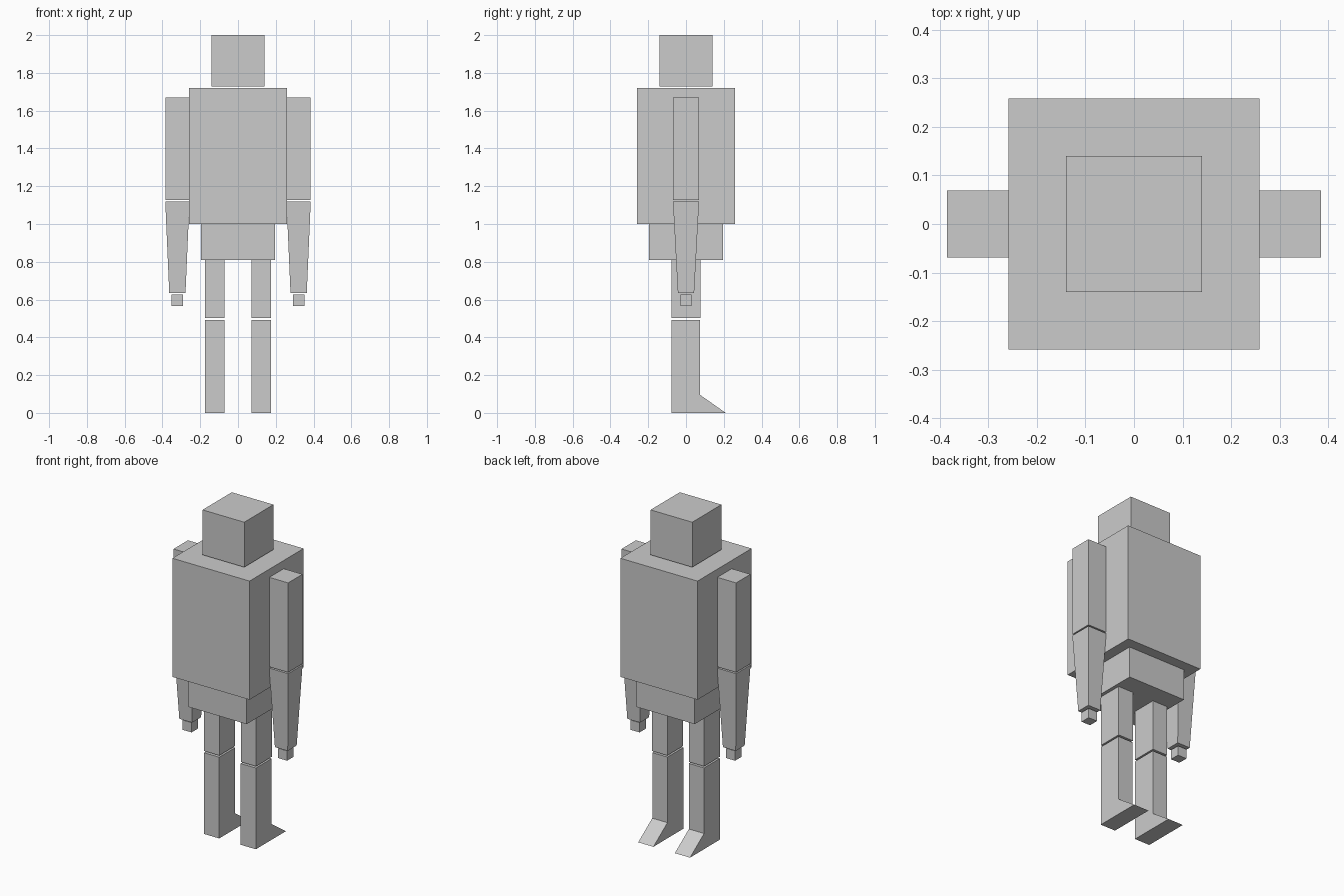
import bpy, bmesh

if "Cube" in bpy.data.objects:
    bpy.data.objects.remove(bpy.data.objects["Cube"])

grey = bpy.data.materials.new("light grey")
grey.diffuse_color = (0.6, 0.6, 0.6, 1)
grey.use_nodes = True
grey.node_tree.nodes["Principled BSDF"].inputs["Base Color"].default_value = grey.diffuse_color


def solid(name, bottom, top):
    """Join two matching loops of points into a closed solid."""
    bm = bmesh.new()
    a = [bm.verts.new(p) for p in bottom]
    b = [bm.verts.new(p) for p in top]
    bm.faces.new(a)
    bm.faces.new(b)
    for i in range(len(a)):
        j = (i + 1) % len(a)
        bm.faces.new((a[i], a[j], b[j], b[i]))
    bmesh.ops.recalc_face_normals(bm, faces=bm.faces)
    mesh = bpy.data.meshes.new(name)
    bm.to_mesh(mesh)
    bm.free()
    mesh.materials.append(grey)
    obj = bpy.data.objects.new(name, mesh)
    bpy.context.collection.objects.link(obj)
    return obj


def rect(x, hx, hy, z):
    return [(x + sx * hx, sy * hy, z)
            for sx, sy in ((-1, -1), (1, -1), (1, 1), (-1, 1))]


def block(name, x, z0, z1, half, half_low=None):
    """Box with half sizes (x, y); half_low tapers the bottom."""
    return solid(name, rect(x, *(half_low or half), z0), rect(x, *half, z1))


# Body
block("head", 0, 1.727, 2.0, (0.14, 0.14))
block("torso", 0, 1.0, 1.72, (0.259, 0.259))
block("pelvis", 0, 0.81, 1.0, (0.195, 0.195))

# Shin and foot side profile (y, z), toe towards +y
shin = [(-0.077, 0), (0.21, 0), (0.075, 0.095), (0.075, 0.493), (-0.077, 0.493)]

for side, s in (("left", -1), ("right", 1)):
    # Arm
    ax = s * 0.321
    block(side + "_upper_arm", ax, 1.127, 1.67, (0.064, 0.069))
    block(side + "_forearm", ax, 0.635, 1.119, (0.064, 0.069), (0.043, 0.043))
    block(side + "_hand", ax, 0.567, 0.626, (0.03, 0.03))
    # Leg
    lx = s * 0.123
    block(side + "_thigh", lx, 0.503, 0.81, (0.051, 0.076))
    solid(side + "_shin_and_foot",
          [(lx - 0.051, y, z) for y, z in shin],
          [(lx + 0.051, y, z) for y, z in shin])
